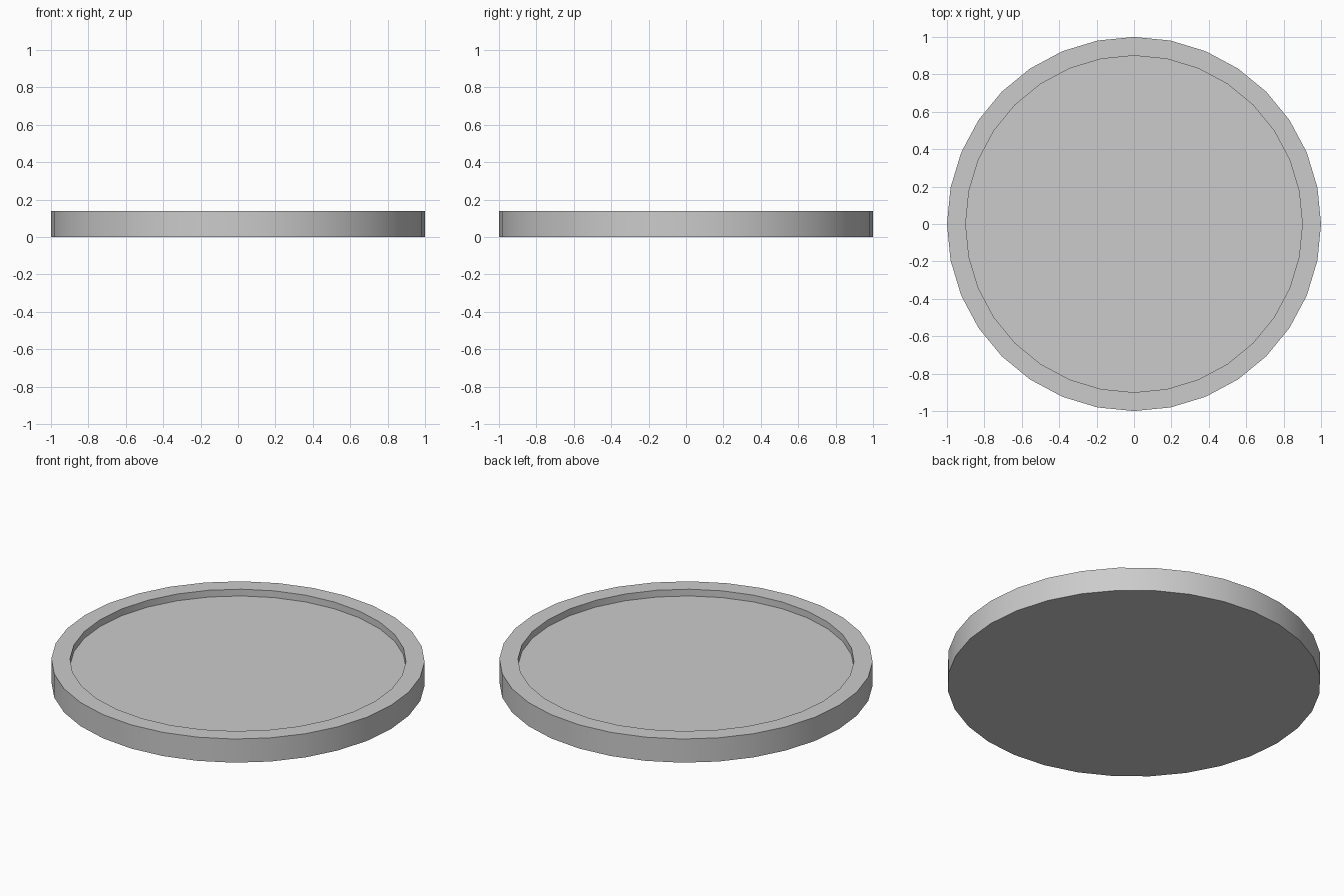
import bpy, math

if "Cube" in bpy.data.objects:
    bpy.data.objects.remove(bpy.data.objects["Cube"])

SIDES = 32
# Lathe profile (radius, height) from the underside to the recessed floor
PROFILE = [(1.0, 0.0), (1.0, 0.14), (0.9, 0.14), (0.9, 0.10)]

verts, faces = [], []
for r, z in PROFILE:
    for i in range(SIDES):
        a = 2 * math.pi * i / SIDES
        verts.append((r * math.cos(a), r * math.sin(a), z))

# Outer wall, rim and inner wall
for k in range(len(PROFILE) - 1):
    for i in range(SIDES):
        j = (i + 1) % SIDES
        a, b = k * SIDES, (k + 1) * SIDES
        faces.append((a + i, a + j, b + j, b + i))

# Underside and recessed floor
faces.append(tuple(reversed(range(SIDES))))
last = (len(PROFILE) - 1) * SIDES
faces.append(tuple(range(last, last + SIDES)))

mesh = bpy.data.meshes.new("round_tray")
mesh.from_pydata(verts, [], faces)
mesh.update()
tray = bpy.data.objects.new("round_tray", mesh)
bpy.context.collection.objects.link(tray)

# Smooth walls with crisp rim edges
bpy.context.view_layer.objects.active = tray
tray.select_set(True)
bpy.ops.object.shade_smooth_by_angle(angle=math.radians(30))
